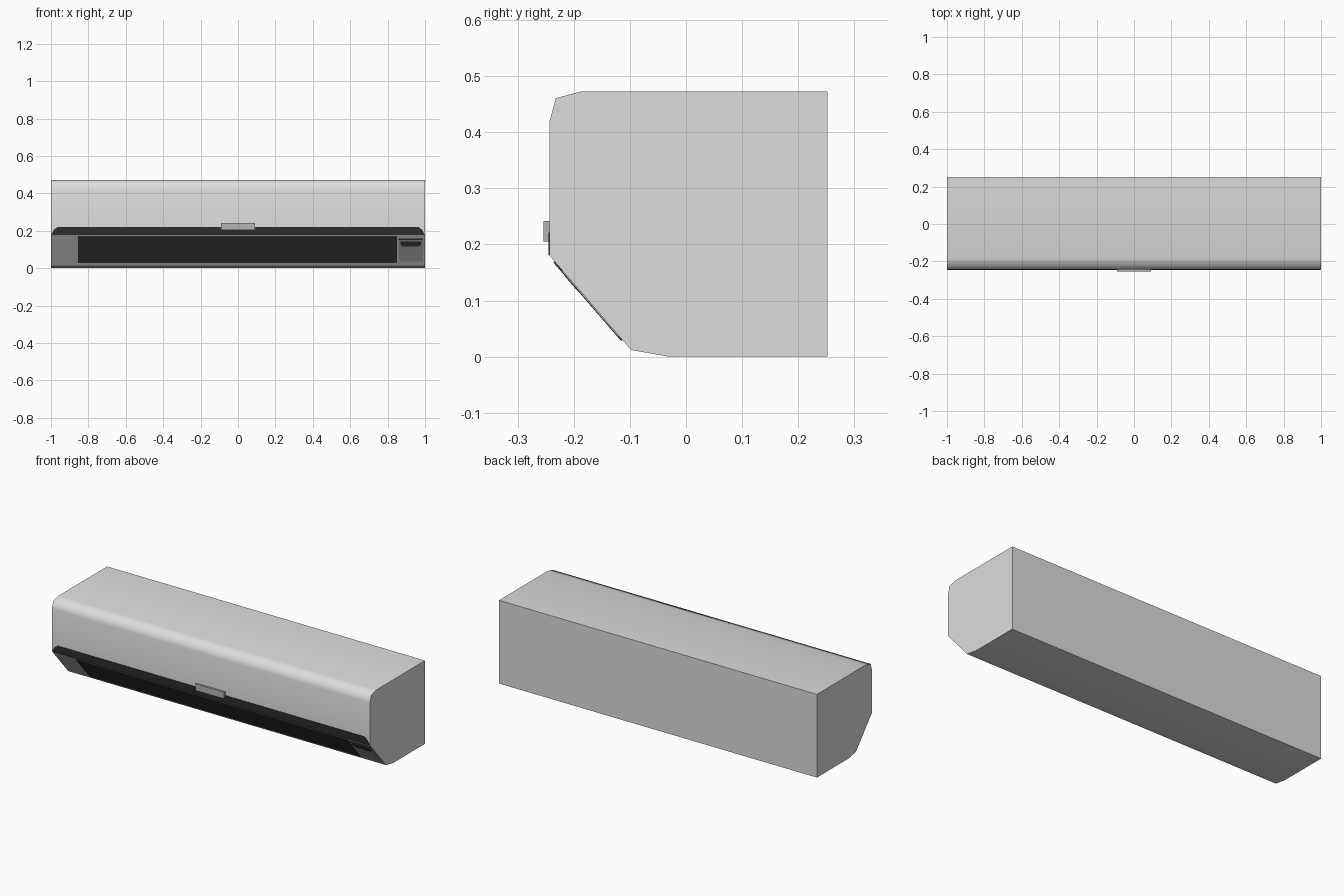
import bpy, bmesh, math
from mathutils import Vector

if "Cube" in bpy.data.objects:
    bpy.data.objects.remove(bpy.data.objects["Cube"])


def material(name, v):
    m = bpy.data.materials.new(name)
    m.diffuse_color = (v, v, v, 1)
    m.use_nodes = True
    m.node_tree.nodes["Principled BSDF"].inputs["Base Color"].default_value = m.diffuse_color
    return m


WHITE = material("casing white", 0.72)
GREY = material("trim grey", 0.46)
DARK = material("gap dark grey", 0.025)
BLACK = material("louver charcoal", 0.05)

FRONT_Y = -0.243
SLOPE_TOP = Vector((0, FRONT_Y, 0.18))
SLOPE_BOTTOM = Vector((0, -0.098, 0.012))
FRONT_N = Vector((0, -1, 0))
SLOPE_N = Vector((0, -0.168, -0.145)).normalized()


def finish(bm, name, mat):
    bmesh.ops.recalc_face_normals(bm, faces=bm.faces)
    me = bpy.data.meshes.new(name)
    bm.to_mesh(me)
    bm.free()
    me.materials.append(mat)
    ob = bpy.data.objects.new(name, me)
    bpy.context.collection.objects.link(ob)
    return ob


def prism(points, offset):
    """Closed solid from a flat outline pushed along an offset."""
    bm = bmesh.new()
    face = bm.faces.new([bm.verts.new(p) for p in points])
    out = bmesh.ops.extrude_face_region(bm, geom=[face], use_keep_orig=True)
    verts = [g for g in out["geom"] if isinstance(g, bmesh.types.BMVert)]
    bmesh.ops.translate(bm, verts=verts, vec=offset)
    return bm


def plate(name, outline, mat, thick, lift=0.0):
    """Thin plate lying on the front wall or the sloped outlet, from an x-z outline."""
    on_front = min(z for x, z in outline) >= 0.18
    n = FRONT_N if on_front else SLOPE_N
    pts = []
    for x, z in outline:
        t = 0 if on_front else (0.18 - z) / 0.168
        y = SLOPE_TOP.lerp(SLOPE_BOTTOM, t).y
        pts.append(Vector((x, y, z)) + n * lift)
    return finish(prism(pts, n * thick), name, mat)


def rect(x0, x1, z0, z1):
    return [(x0, z0), (x1, z0), (x1, z1), (x0, z1)]


# Casing: side profile extruded across the full width
profile = [(0.252, 0), (0.252, 0.473), (-0.185, 0.473), (-0.232, 0.461),
           (FRONT_Y, 0.42), (FRONT_Y, 0.18), (-0.098, 0.012), (-0.03, 0)]
bm = prism([Vector((-1, y, z)) for y, z in profile], Vector((2, 0, 0)))
bmesh.ops.recalc_face_normals(bm, faces=bm.faces)
for f in bm.faces:
    f.smooth = True
for e in bm.edges:
    on_slope = any(f.normal.dot(SLOPE_N) > 0.99 for f in e.link_faces)
    e.smooth = e.calc_face_angle() < math.radians(65) and not on_slope
finish(bm, "casing", WHITE)

# Dark gap under the front panel, with slanted ends
plate("front_gap", [(-0.997, 0.181), (0.997, 0.181), (0.985, 0.205),
                    (0.965, 0.221), (-0.965, 0.221), (-0.985, 0.205)], DARK, 0.002)

# Handle tab in the middle of the gap
plate("handle_tab", rect(-0.09, 0.09, 0.205, 0.242), GREY, 0.011)

# Air outlet louver on the slope
plate("outlet_louver", rect(-0.855, 0.85, 0.03, 0.17), BLACK, 0.003)

# Display panel with its dark window and seam line
plate("display_panel", rect(0.862, 0.988, 0.037, 0.153), GREY, 0.002)
plate("display_window", [(0.88, 0.118), (0.967, 0.118), (0.978, 0.128),
                         (0.978, 0.145), (0.869, 0.145), (0.869, 0.128)],
      BLACK, 0.0015, 0.002)
plate("display_seam", rect(0.858, 0.99, 0.153, 0.16), BLACK, 0.002)
